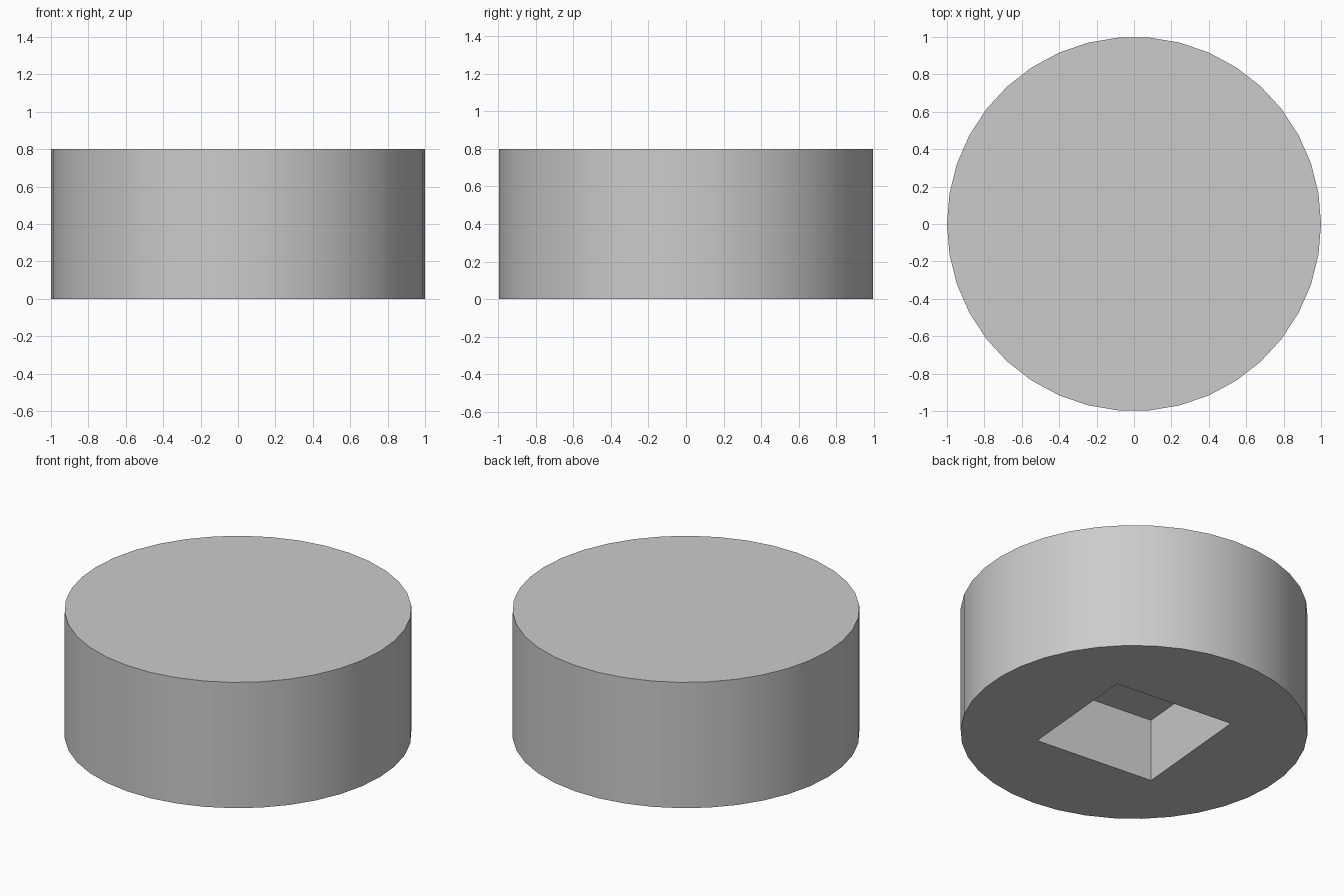
import bpy
import math

default_cube = bpy.data.objects.get("Cube")
if default_cube:
    bpy.data.objects.remove(default_cube, do_unlink=True)

SIDES = 38
HEIGHT = 0.8
POCKET_SIDE = 0.8
POCKET_DEPTH = 0.4

grey = bpy.data.materials.new("light_grey")
grey.use_nodes = True
colour = (0.6, 0.6, 0.6, 1)
grey.diffuse_color = colour
grey.node_tree.nodes["Principled BSDF"].inputs["Base Color"].default_value = colour

# Round body, with a corner on the x axis
bpy.ops.mesh.primitive_cylinder_add(
    vertices=SIDES, radius=1, depth=HEIGHT,
    location=(0, 0, HEIGHT / 2), rotation=(0, 0, math.radians(90)))
body = bpy.context.object
body.name = "round_body"
bpy.ops.object.transform_apply(location=True, rotation=True, scale=True)
body.data.materials.append(grey)

# Square pocket cutter, reaching up from below the base
bpy.ops.mesh.primitive_cube_add(size=1, rotation=(0, 0, math.radians(-5)))
cutter = bpy.context.object
cutter.name = "pocket_cutter"
cutter.scale = (POCKET_SIDE, POCKET_SIDE, 2 * POCKET_DEPTH)
cutter.data.materials.append(grey)
cutter.hide_render = True

# Cut the pocket, then discard the cutter
cut = body.modifiers.new("square_pocket", "BOOLEAN")
cut.operation = "DIFFERENCE"
cut.solver = "EXACT"
cut.object = cutter
bpy.ops.object.select_all(action="DESELECT")
body.select_set(True)
bpy.context.view_layer.objects.active = body
bpy.ops.object.modifier_apply(modifier=cut.name)
bpy.data.objects.remove(cutter, do_unlink=True)

# Smooth round wall with crisp rims and pocket corners
bpy.ops.object.shade_smooth_by_angle(angle=math.radians(30))
